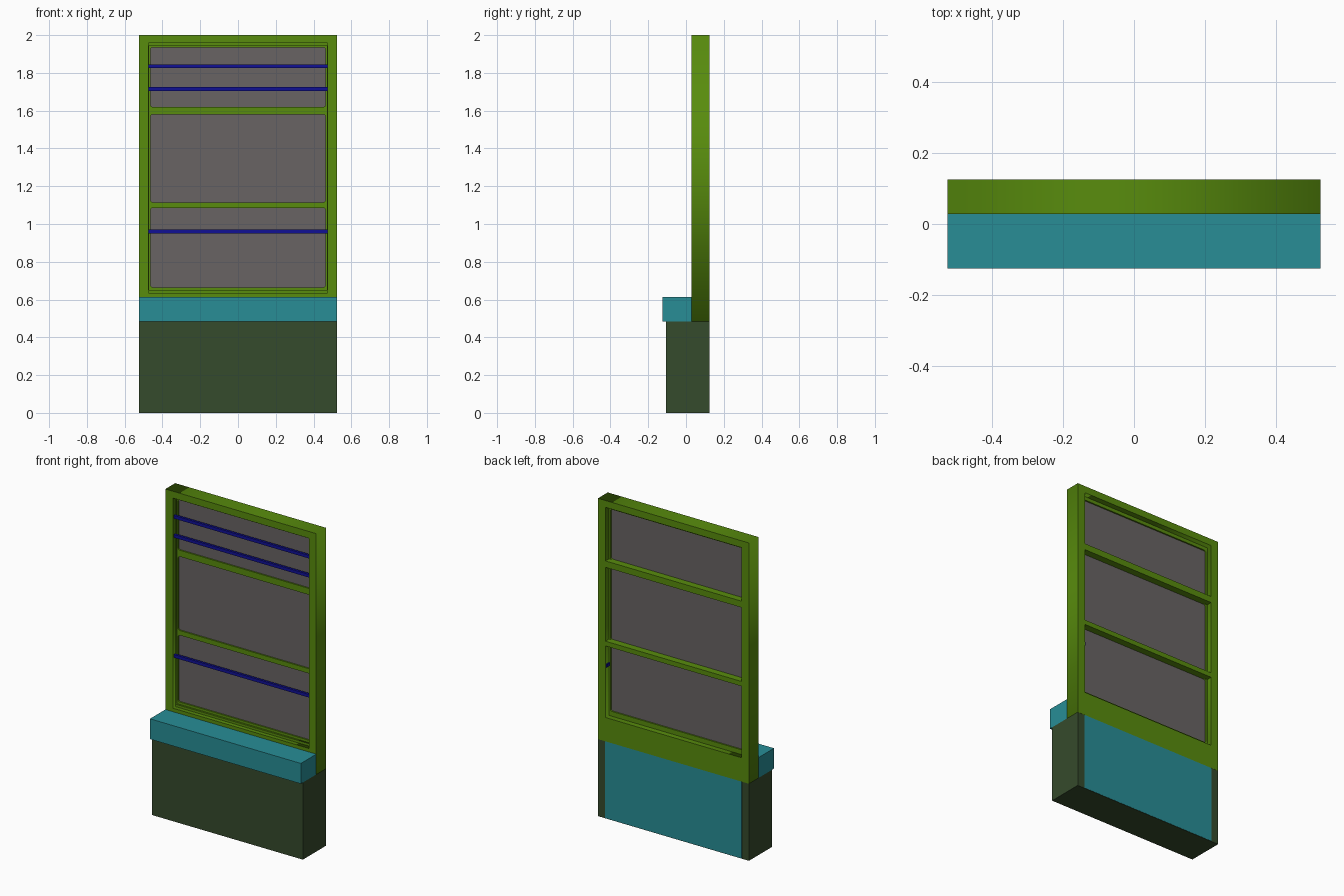
import bpy, math

if "Cube" in bpy.data.objects:
    bpy.data.objects.remove(bpy.data.objects["Cube"])


def material(name, rgb):
    m = bpy.data.materials.new(name)
    m.diffuse_color = (*rgb, 1)
    m.use_nodes = True
    m.node_tree.nodes["Principled BSDF"].inputs["Base Color"].default_value = m.diffuse_color
    return m


GREEN = material("green_paint", (0.098, 0.262, 0.004))
TEAL = material("teal", (0.021, 0.27, 0.305))
DARK = material("dark_wall", (0.036, 0.069, 0.025))
BLUE = material("blue_metal", (0.005, 0.005, 0.3))
GLASS = material("glass", (0.14, 0.127, 0.127))


def box(name, x, y, z, mat):
    """Box from (min, max) ranges."""
    bpy.ops.mesh.primitive_cube_add(size=1, location=[(a + b) / 2 for a, b in (x, y, z)])
    o = bpy.context.object
    o.name = name
    o.scale = [b - a for a, b in (x, y, z)]
    bpy.ops.object.transform_apply(location=False, rotation=False, scale=True)
    o.data.materials.append(mat)
    return o


def rect(hw, z0, z1, r=0.0, seg=4):
    """Rectangle outline in x/z, optionally with rounded corners."""
    if r == 0:
        return [(-hw, z0), (hw, z0), (hw, z1), (-hw, z1)]
    pts = []
    corners = [(hw - r, z1 - r), (r - hw, z1 - r), (r - hw, z0 + r), (hw - r, z0 + r)]
    for k, (cx, cz) in enumerate(corners):
        for i in range(seg + 1):
            a = math.pi / 2 * (k + i / seg)
            pts.append((cx + r * math.cos(a), cz + r * math.sin(a)))
    return pts


def panel(name, loops, y0, y1, mat):
    """Flat panel with holes, extruded from y0 to y1."""
    cu = bpy.data.curves.new(name, 'CURVE')
    cu.dimensions = '2D'
    cu.fill_mode = 'BOTH'
    cu.extrude = (y1 - y0) / 2
    for loop in loops:
        s = cu.splines.new('POLY')
        s.points.add(len(loop) - 1)
        for p, (x, z) in zip(s.points, loop):
            p.co = (x, z, 0, 1)
        s.use_cyclic_u = True
    o = bpy.data.objects.new(name, cu)
    bpy.context.collection.objects.link(o)
    o.location.y = (y0 + y1) / 2
    o.rotation_euler.x = math.pi / 2
    bpy.ops.object.select_all(action='DESELECT')
    o.select_set(True)
    bpy.context.view_layer.objects.active = o
    bpy.ops.object.convert(target='MESH')
    o = bpy.context.object
    o.name = name
    o.data.materials.append(mat)
    return o


# Parapet wall with inlaid back panel, and the projecting sill
box("parapet_wall", (-0.525, 0.525), (-0.105, 0.124), (0, 0.485), DARK)
box("parapet_back_panel", (-0.475, 0.475), (0.115, 0.125), (0.002, 0.485), TEAL)
box("window_sill", (-0.525, 0.525), (-0.125, 0.028), (0.485, 0.613), TEAL)

# Outer frame
panel("outer_frame", [rect(0.525, 0.485, 2.0), rect(0.473, 0.635, 1.957)], 0.028, 0.125, GREEN)

# Sash with three round-cornered openings, and a pane in each
openings = [(0.665, 1.085), (1.115, 1.58), (1.62, 1.935)]
holes = [rect(0.463, a, b, 0.012) for a, b in openings]
panel("sash", [rect(0.473, 0.635, 1.957)] + holes, 0.066, 0.09, GREEN)
for i, (a, b) in enumerate(openings):
    box(f"glass_pane_{i + 1}", (-0.466, 0.466), (0.075, 0.081), (a - 0.003, b + 0.003), GLASS)

# Stepped bead around the sash on the front side
panel("glazing_bead", [rect(0.473, 0.635, 1.957), rect(0.470, 0.65, 1.945)], 0.055, 0.066, GREEN)

# Transoms flush with the back
for i, (a, b) in enumerate([(1.085, 1.115), (1.58, 1.62)]):
    box(f"transom_{i + 1}", (-0.473, 0.473), (0.07, 0.125), (a, b), GREEN)

# Safety bars in front of the glass
for i, z in enumerate((0.96, 1.715, 1.835)):
    box(f"safety_bar_{i + 1}", (-0.473, 0.473), (0.037, 0.052), (z - 0.01, z + 0.01), BLUE)

# Small catch on the inner jamb
box("jamb_catch", (0.466, 0.474), (0.09, 0.122), (0.95, 0.97), BLUE)
